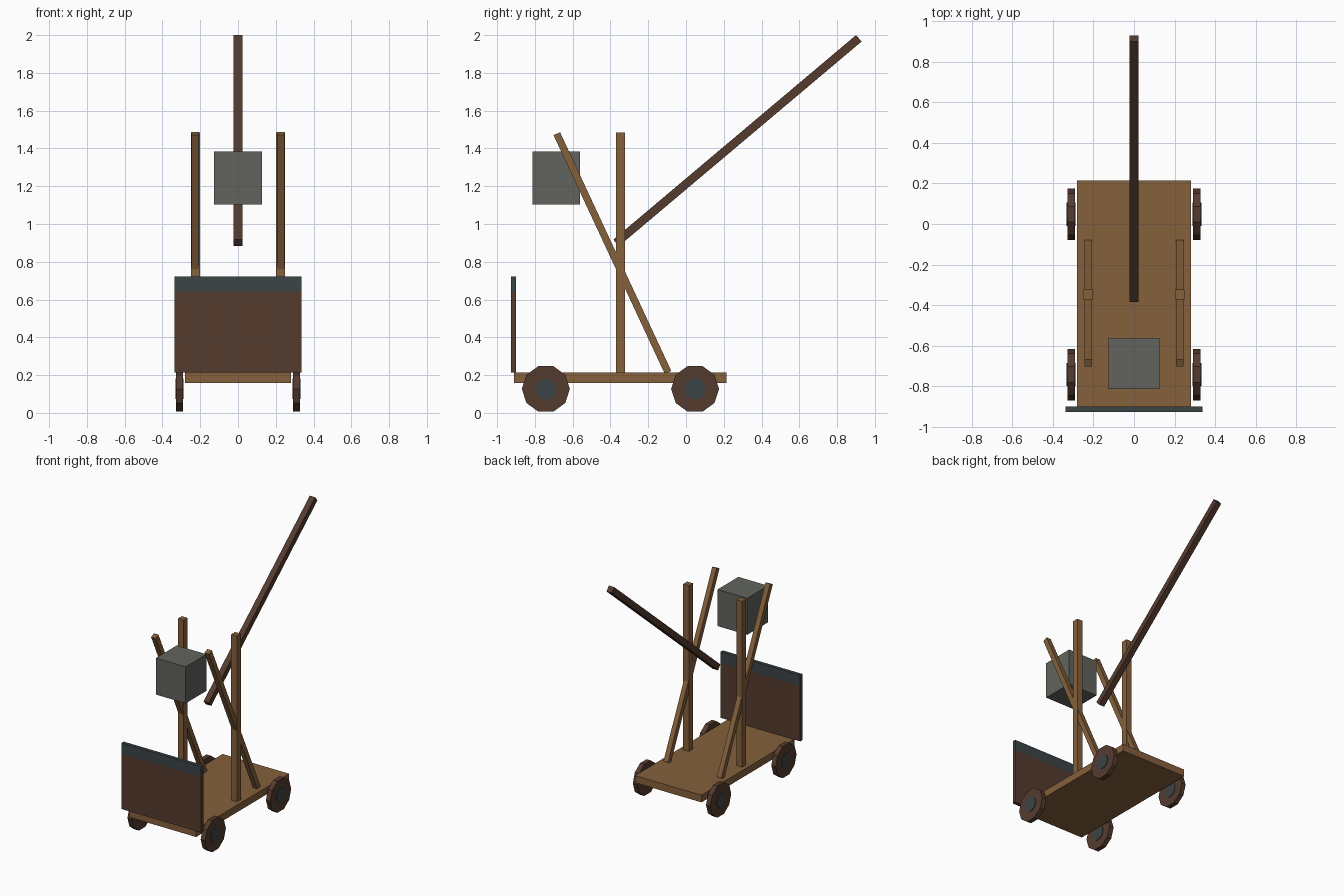
import bpy
import bmesh
from math import atan2, pi
from mathutils import Matrix, Vector

cube = bpy.data.objects.get("Cube")
if cube:
    bpy.data.objects.remove(cube, do_unlink=True)


def material(name, rgb):
    m = bpy.data.materials.new(name)
    m.use_nodes = True
    m.diffuse_color = (*rgb, 1)
    node = next(n for n in m.node_tree.nodes if n.type == 'BSDF_PRINCIPLED')
    node.inputs["Base Color"].default_value = (*rgb, 1)
    return m


wood = material("light wood", (0.235, 0.117, 0.045))
dark = material("dark wood", (0.089, 0.044, 0.028))
iron = material("slate iron", (0.045, 0.058, 0.061))
stone = material("grey stone", (0.122, 0.127, 0.112))


def finish(name, bm, mat):
    mesh = bpy.data.meshes.new(name)
    bm.to_mesh(mesh)
    bm.free()
    mesh.materials.append(mat)
    obj = bpy.data.objects.new(name, mesh)
    bpy.context.collection.objects.link(obj)
    return obj


def box(name, centre, size, mat, tilt=0):
    bm = bmesh.new()
    place = (Matrix.Translation(centre) @ Matrix.Rotation(tilt, 4, 'X')
             @ Matrix.Diagonal((*size, 1)))
    bmesh.ops.create_cube(bm, size=1, matrix=place)
    return finish(name, bm, mat)


def beam(name, start, end, width, mat):
    """Square bar between two points that share the same x."""
    a, b = Vector(start), Vector(end)
    d = b - a
    return box(name, (a + b) / 2, (width, width, d.length), mat,
               atan2(-d.y, d.z))


def disc(name, centre, radius, width, mat):
    """Ten-sided disc with its axis along x and a corner at the top."""
    bm = bmesh.new()
    turn = Matrix.Rotation(pi / 2, 4, 'Y')
    bmesh.ops.create_cone(bm, cap_ends=True, segments=10, radius1=radius,
                          radius2=radius, depth=width,
                          matrix=Matrix.Translation(centre) @ turn)
    return finish(name, bm, mat)


# Wheeled platform
MID = -0.347
box("deck", (0, MID, 0.187), (0.563, 1.125, 0.055), wood)

# Front shield with its iron band along the top
box("shield", (0, -0.914, 0.427), (0.674, 0.027, 0.424), dark)
box("shield_band", (0, -0.914, 0.68), (0.674, 0.027, 0.082), iron)

# Uprights, leaning braces and wheels, mirrored left and right
for side, s in (("left", 1), ("right", -1)):
    x = 0.226 * s
    box(f"{side}_upright", (x, MID, 0.849), (0.048, 0.048, 1.27), wood)
    beam(f"{side}_brace", (x, -0.095, 0.214), (x, -0.684, 1.478), 0.038, wood)
    for end, y in (("front", MID - 0.395), ("rear", MID + 0.395)):
        hub = (0.31 * s, y, 0.127)
        disc(f"{end}_{side}_wheel", hub, 0.127, 0.036, dark)
        disc(f"{end}_{side}_hub", hub, 0.057, 0.044, iron)

# Throwing arm and counterweight
beam("throwing_arm", (0, -0.37, 0.9), (0, 0.915, 1.983), 0.045, dark)
box("counterweight", (0, -0.687, 1.244), (0.252, 0.252, 0.28), stone)
